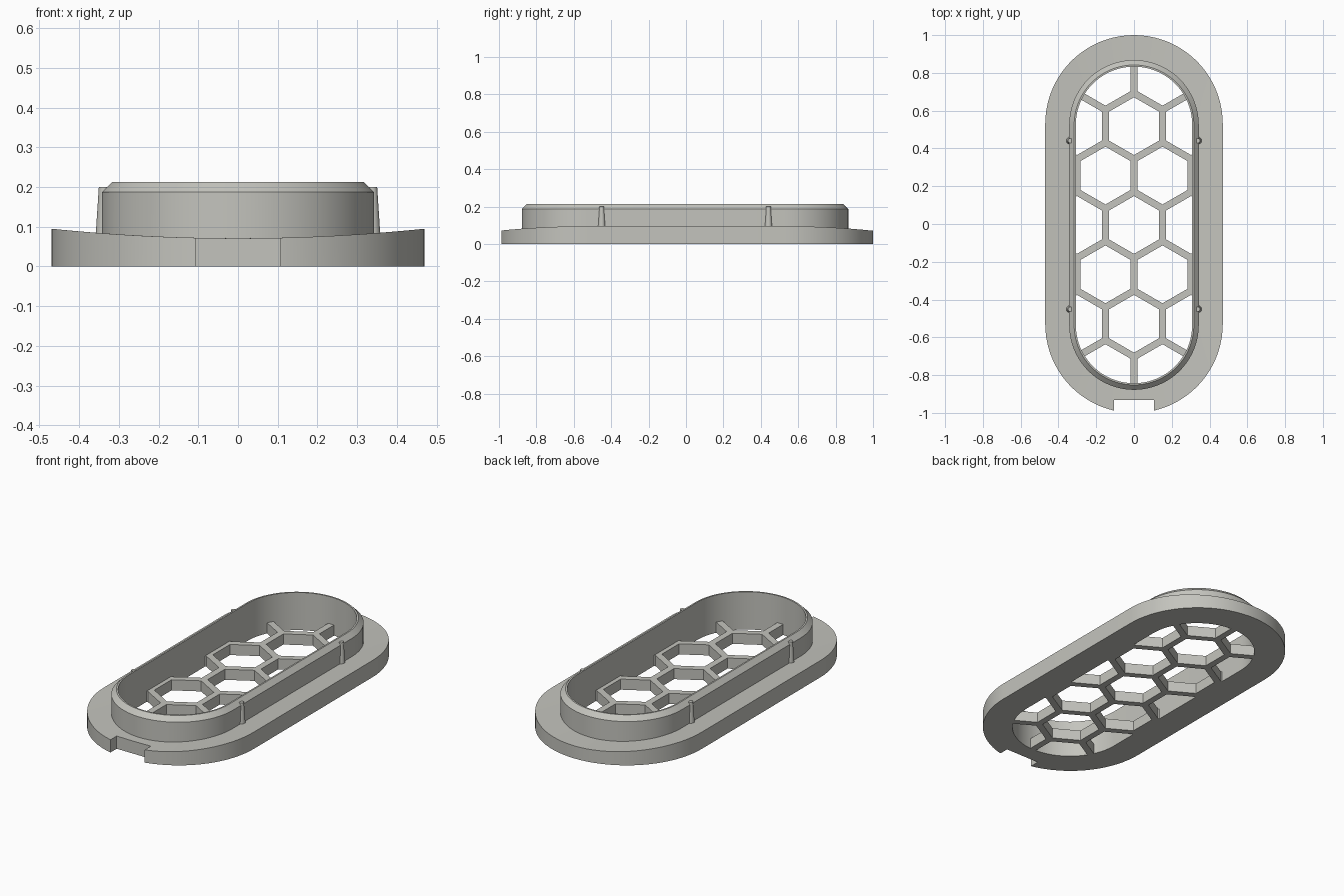
import bpy, bmesh, math

if "Cube" in bpy.data.objects:
    bpy.data.objects.remove(bpy.data.objects["Cube"])

SHIFT = -0.005      # collar and grille sit slightly off centre
STRAIGHT = 0.53     # half length between the end arc centres
INNER = 0.308       # opening radius
SEG = 40            # segments per end arc

mat = bpy.data.materials.new("warm grey")
mat.diffuse_color = (0.55, 0.55, 0.51, 1)
mat.use_nodes = True
mat.node_tree.nodes["Principled BSDF"].inputs["Base Color"].default_value = mat.diffuse_color


def stadium(r, dy=0.0):
    pts = []
    for end in (1, -1):
        for i in range(SEG + 1):
            a = math.pi * i / SEG + (0 if end > 0 else math.pi)
            pts.append((r * math.cos(a), r * math.sin(a) + end * STRAIGHT + dy))
    return pts


def saddle(x):
    return 0.071 + 0.024 * (x / 0.47) ** 2


def finish(name, bm):
    bmesh.ops.recalc_face_normals(bm, faces=bm.faces)
    me = bpy.data.meshes.new(name)
    bm.to_mesh(me)
    bm.free()
    me.materials.append(mat)
    ob = bpy.data.objects.new(name, me)
    bpy.context.collection.objects.link(ob)
    return ob


def prism(bm, pts, z0, z1):
    lo = [bm.verts.new((x, y, z0)) for x, y in pts]
    hi = [bm.verts.new((x, y, z1)) for x, y in pts]
    bm.faces.new(lo)
    bm.faces.new(hi)
    n = len(pts)
    for i in range(n):
        j = (i + 1) % n
        bm.faces.new((lo[i], lo[j], hi[j], hi[i]))


def cut(ob, cutter):
    m = ob.modifiers.new("cut", 'BOOLEAN')
    m.operation = 'DIFFERENCE'
    m.solver = 'EXACT'
    m.object = cutter
    bpy.context.view_layer.objects.active = ob
    bpy.ops.object.modifier_apply(modifier=m.name)
    bpy.data.objects.remove(cutter)


def smooth(ob):
    bpy.ops.object.select_all(action='DESELECT')
    ob.select_set(True)
    bpy.context.view_layer.objects.active = ob
    bpy.ops.object.shade_smooth_by_angle(angle=math.radians(25))


# Flange and collar: one profile swept round the rounded slot (None = curved top)
profile = [(INNER, 0, SHIFT), (0.47, 0, 0), (0.47, None, 0), (0.405, None, 0),
           (0.343, None, SHIFT), (0.343, 0.187, SHIFT),
           (0.317, 0.213, SHIFT), (INNER, 0.213, SHIFT)]
bm = bmesh.new()
rings = [[bm.verts.new((x, y, saddle(x) if z is None else z)) for x, y in stadium(r, dy)]
         for r, z, dy in profile]
for k, ring in enumerate(rings):
    nxt = rings[(k + 1) % len(rings)]
    for i in range(len(ring)):
        j = (i + 1) % len(ring)
        bm.faces.new((ring[i], ring[j], nxt[j], nxt[i]))
flange = finish("flange_and_collar", bm)

# Alignment notch in the front edge
bm = bmesh.new()
prism(bm, [(-0.107, -1.2), (0.107, -1.2), (0.107, -0.932), (-0.107, -0.932)], -0.1, 0.3)
cut(flange, finish("notch_cutter", bm))
smooth(flange)

# Honeycomb grille: thin plate with hexagonal cells removed
PITCH, BAR, DEPTH = 0.302, 0.037, 0.06
bm = bmesh.new()
prism(bm, stadium(INNER + 0.001, SHIFT), 0, DEPTH)
grille = finish("honeycomb_grille", bm)
bm = bmesh.new()
cell = (PITCH - BAR) / math.sqrt(3)
for row in range(-3, 4):
    cy = row * PITCH * math.sqrt(3) / 2 + SHIFT
    cols = (-0.5, 0.5) if row % 2 else (-1, 0, 1)
    for c in cols:
        prism(bm, [(c * PITCH + cell * math.sin(k * math.pi / 3),
                    cy + cell * math.cos(k * math.pi / 3)) for k in range(6)], -0.1, 0.2)
cut(grille, finish("cell_cutter", bm))

# Tapered grip ribs on the collar sides
for sx in (-1, 1):
    for sy in (-1, 1):
        bpy.ops.mesh.primitive_cone_add(vertices=24, radius1=0.021, radius2=0.0125, depth=0.13,
                                        location=(sx * 0.338, sy * 0.446 + SHIFT, 0.135))
        rib = bpy.context.object
        rib.name = "grip_rib"
        rib.data.materials.append(mat)
        smooth(rib)
